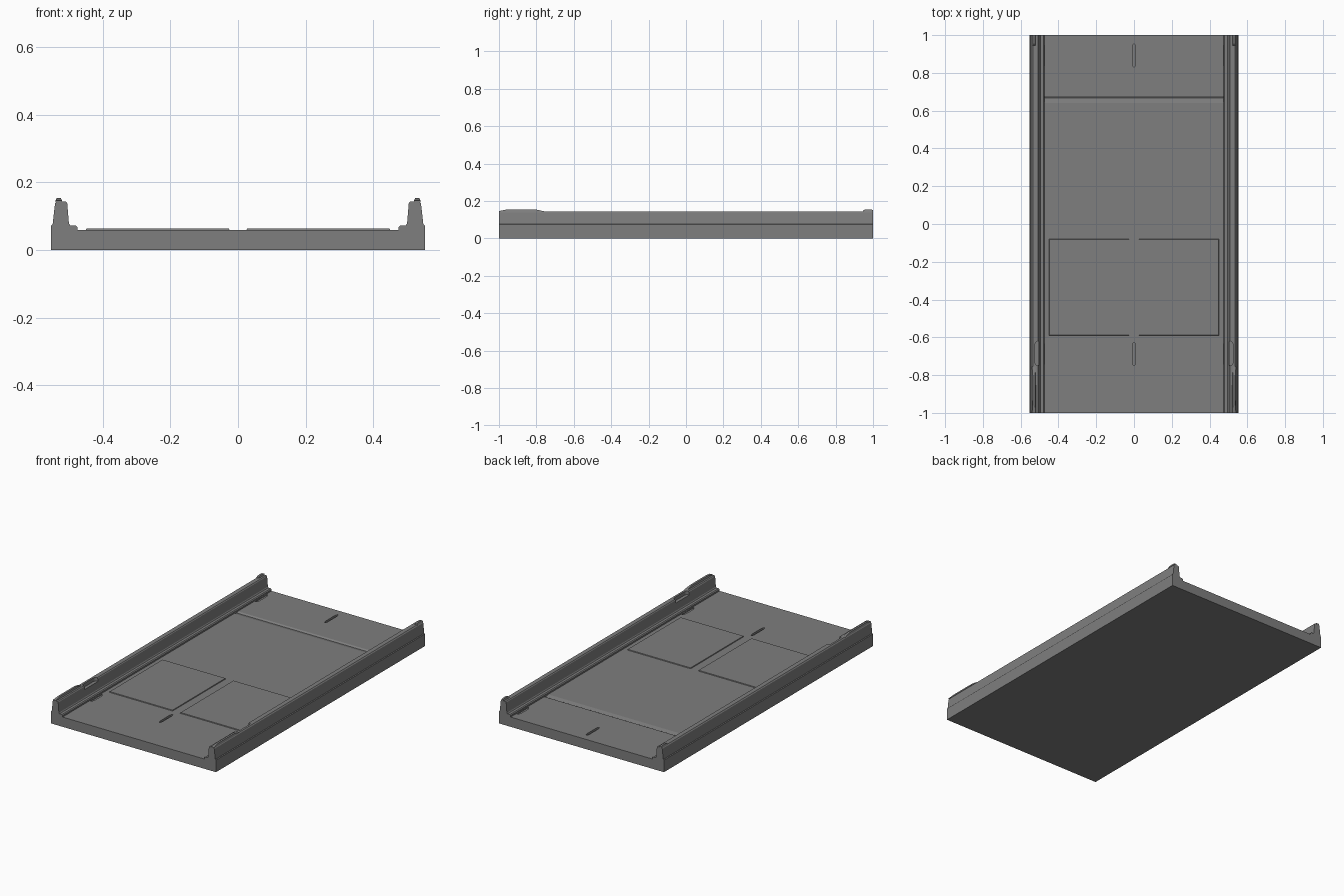
import bpy, bmesh, math
from mathutils import Vector

if "Cube" in bpy.data.objects:
    bpy.data.objects.remove(bpy.data.objects["Cube"])

DARK = bpy.data.materials.new('dark_grey')
DARK.diffuse_color = (0.21, 0.21, 0.21, 1)
DARK.use_nodes = True
DARK.node_tree.nodes["Principled BSDF"].inputs["Base Color"].default_value = DARK.diffuse_color


def prism(name, pts, axis, lo, hi):
    """Extrude a 2D outline along 'x' (pts y,z), 'y' (pts x,z) or 'z' (pts x,y)."""
    place = {'x': lambda a, b, t: (t, a, b),
             'y': lambda a, b, t: (a, t, b),
             'z': lambda a, b, t: (a, b, t)}[axis]
    bm = bmesh.new()
    face = bm.faces.new([bm.verts.new(place(a, b, lo)) for a, b in pts])
    ext = bmesh.ops.extrude_face_region(bm, geom=[face])
    verts = [v for v in ext['geom'] if isinstance(v, bmesh.types.BMVert)]
    bmesh.ops.translate(bm, vec=Vector(place(0, 0, hi - lo)), verts=verts)
    bmesh.ops.recalc_face_normals(bm, faces=bm.faces)
    me = bpy.data.meshes.new(name)
    bm.to_mesh(me)
    bm.free()
    me.materials.append(DARK)
    ob = bpy.data.objects.new(name, me)
    bpy.context.collection.objects.link(ob)
    return ob


def cut(target, cutter):
    cutter.hide_render = True
    mod = target.modifiers.new('cut', 'BOOLEAN')
    mod.operation = 'DIFFERENCE'
    mod.solver = 'EXACT'
    mod.object = cutter
    bpy.context.view_layer.objects.active = target
    bpy.ops.object.modifier_apply(modifier=mod.name)
    bpy.data.objects.remove(cutter, do_unlink=True)


def slot_outline(cx, cy, r, ry, half_len, start=0, end=360, n=16):
    """Rounded slot along y; start/end angles allow a half slot."""
    pts = []
    steps = n if end - start == 360 else n + 1
    for i in range(steps):
        a = math.radians(start + (end - start) * i / n)
        s = math.sin(a)
        shift = (half_len - ry) * (1 if s >= 0 else -1)
        pts.append((cx + r * math.cos(a), cy + shift + ry * s))
    return pts


DECK, LEDGE, RAIL, TOP = 0.059, 0.073, 0.144, 0.154

# Bed: one channel section with both side rails
right = [(0.5525, 0), (0.5525, 0.073), (0.548, 0.076), (0.541, 0.138),
         (0.536, RAIL), (0.509, RAIL), (0.505, 0.139), (0.500, 0.079),
         (0.496, LEDGE), (0.480, LEDGE), (0.475, 0.068), (0.475, DECK)]
body = prism('bed', right + [(-x, z) for x, z in reversed(right)], 'y', -1, 1)

# Cross groove: gentle front slope, steep rear wall
cut(body, prism('groove_cutter',
                [(0.64, DECK), (0.666, DECK - 0.006), (0.677, DECK),
                 (0.677, 0.066), (0.64, 0.066)], 'x', -0.474, 0.474))

# Lashing slots in the deck: centre and along both ledges
for cy in (-0.688, 0.893):
    cut(body, prism('slot_cutter', slot_outline(0, cy, 0.008, 0.025, 0.062),
                    'z', DECK - 0.012, 0.065))
    half = slot_outline(0.474, cy, 0.018, 0.03, 0.056, 91, 269, 11)
    for s in (1, -1):
        cut(body, prism('slot_cutter', [(s * x, y) for x, y in half],
                        'z', DECK - 0.007, 0.065))

# Hand notches in the inner top of the rails
for s in (1, -1):
    notch = slot_outline(0.509, -0.685, 0.015, 0.02, 0.065)
    cut(body, prism('notch_cutter', [(s * x, y) for x, y in notch], 'z', 0.122, 0.17))

# Low raised pads with slightly tapered edges
for s, side in ((1, 'right'), (-1, 'left')):
    pad = prism('pad_' + side, [(s * 0.025, -0.59), (s * 0.450, -0.59),
                                (s * 0.450, -0.08), (s * 0.025, -0.08)],
                'z', DECK - 0.001, 0.0635)
    for v in pad.data.vertices:
        if v.co.z > 0.06:
            v.co.x += 0.002 * (1 if v.co.x < s * 0.236 else -1)
            v.co.y += 0.002 * (1 if v.co.y < -0.335 else -1)

# Raised strips on the rail tops, front and back
strips = {'front': [(-1, 0.142), (-1, 0.146), (-0.96, TOP), (-0.80, TOP),
                    (-0.755, 0.144), (-0.755, 0.142)],
          'back': [(0.945, 0.142), (0.947, 0.150), (0.955, TOP), (0.992, TOP),
                   (1, 0.150), (1, 0.142)]}
for end, outline in strips.items():
    ob = prism('rail_strip_' + end, outline, 'x', 0.520, 0.540)
    for v in ob.data.vertices:
        if v.co.z > 0.150:
            v.co.x += 0.004 if v.co.x < 0.53 else -0.004
    ob.modifiers.new('mirror', 'MIRROR')
